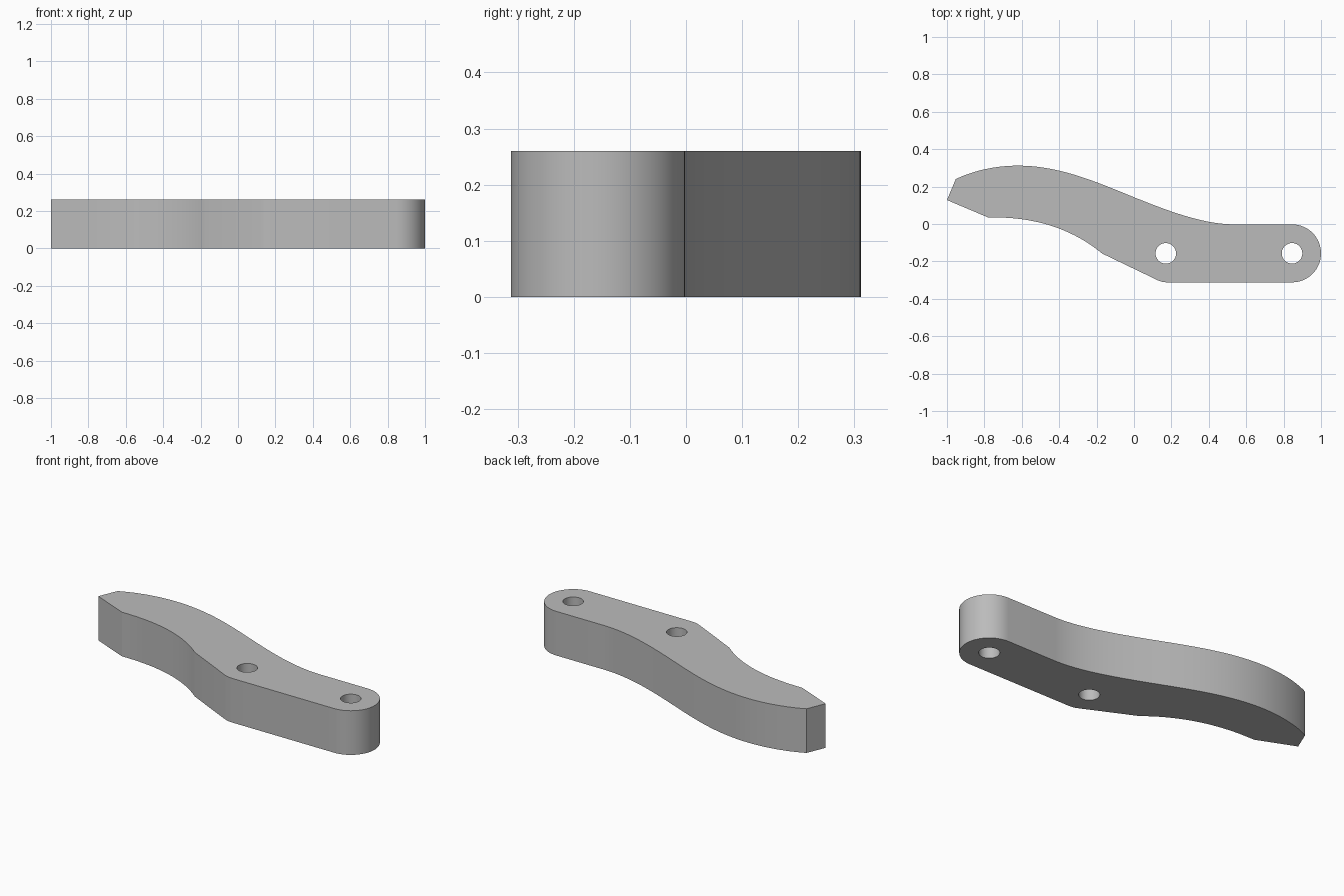
import bpy, bmesh
from math import sin, cos, pi
from mathutils import Vector
from mathutils.geometry import interpolate_bezier

if "Cube" in bpy.data.objects:
    bpy.data.objects.remove(bpy.data.objects["Cube"])

HEIGHT = 0.26
PIVOT_Y, END_R = -0.157, 0.155
PIVOTS = (0.17, 0.845)
HOLE_R = 0.055

grey = bpy.data.materials.new("grey metal")
grey.use_nodes = True
colour = (0.5, 0.5, 0.5, 1)
grey.diffuse_color = colour
grey.node_tree.nodes["Principled BSDF"].inputs["Base Color"].default_value = colour


def bezier(a, b, c, d, n=20):
    return [tuple(p) for p in interpolate_bezier(Vector(a), Vector(b), Vector(c), Vector(d), n)]


def prism(name, outline, bottom, top):
    """Extrude a flat outline upwards into a closed solid."""
    bm = bmesh.new()
    face = bm.faces.new([bm.verts.new((p[0], p[1], bottom)) for p in outline])
    up = bmesh.ops.extrude_face_region(bm, geom=[face])["geom"]
    bmesh.ops.translate(bm, vec=(0, 0, top - bottom),
                        verts=[v for v in up if isinstance(v, bmesh.types.BMVert)])
    bmesh.ops.recalc_face_normals(bm, faces=bm.faces)
    mesh = bpy.data.meshes.new(name)
    bm.to_mesh(mesh)
    bm.free()
    mesh.materials.append(grey)
    obj = bpy.data.objects.new(name, mesh)
    bpy.context.collection.objects.link(obj)
    return obj


# Outline, anticlockwise: rounded end, wavy back edge, cut tip, wavy front edge
outline = [(PIVOTS[1] + END_R * cos(a), PIVOT_Y + END_R * sin(a))
           for a in (-pi / 2 + pi * i / 32 for i in range(33))]
outline += bezier((0.53, -0.002), (0.36, 0), (0.17, 0.075), (0, 0.143))
outline += bezier((0, 0.143), (-0.2, 0.225), (-0.4, 0.312), (-0.62, 0.312))[1:]
outline += bezier((-0.62, 0.312), (-0.74, 0.312), (-0.86, 0.285), (-0.953, 0.24))[1:]
outline += [(-1, 0.128)]
outline += bezier((-0.78, 0.035), (-0.56, 0.04), (-0.35, -0.01), (-0.17, -0.158))
outline += bezier((0.115, -0.295), (0.135, -0.305), (0.15, -0.312), (0.18, -0.312), 6)
lever = prism("lever_arm", outline, 0, HEIGHT)

# Two through holes for the pivots
for i, x in enumerate(PIVOTS):
    circle = [(x + HOLE_R * cos(2 * pi * k / 40), PIVOT_Y + HOLE_R * sin(2 * pi * k / 40))
              for k in range(40)]
    cutter = prism(f"hole_cutter_{i + 1}", circle, -0.1, HEIGHT + 0.1)
    cutter.hide_render = True
    cutter.hide_set(True)
    cut = lever.modifiers.new(f"pivot_hole_{i + 1}", 'BOOLEAN')
    cut.operation = 'DIFFERENCE'
    cut.solver = 'EXACT'
    cut.object = cutter

bpy.context.view_layer.objects.active = lever
lever.select_set(True)
for mod in list(lever.modifiers):
    bpy.ops.object.modifier_apply(modifier=mod.name)
for obj in [o for o in bpy.data.objects if o.name.startswith("hole_cutter")]:
    bpy.data.objects.remove(obj)
bpy.ops.object.shade_smooth_by_angle(angle=0.35)
